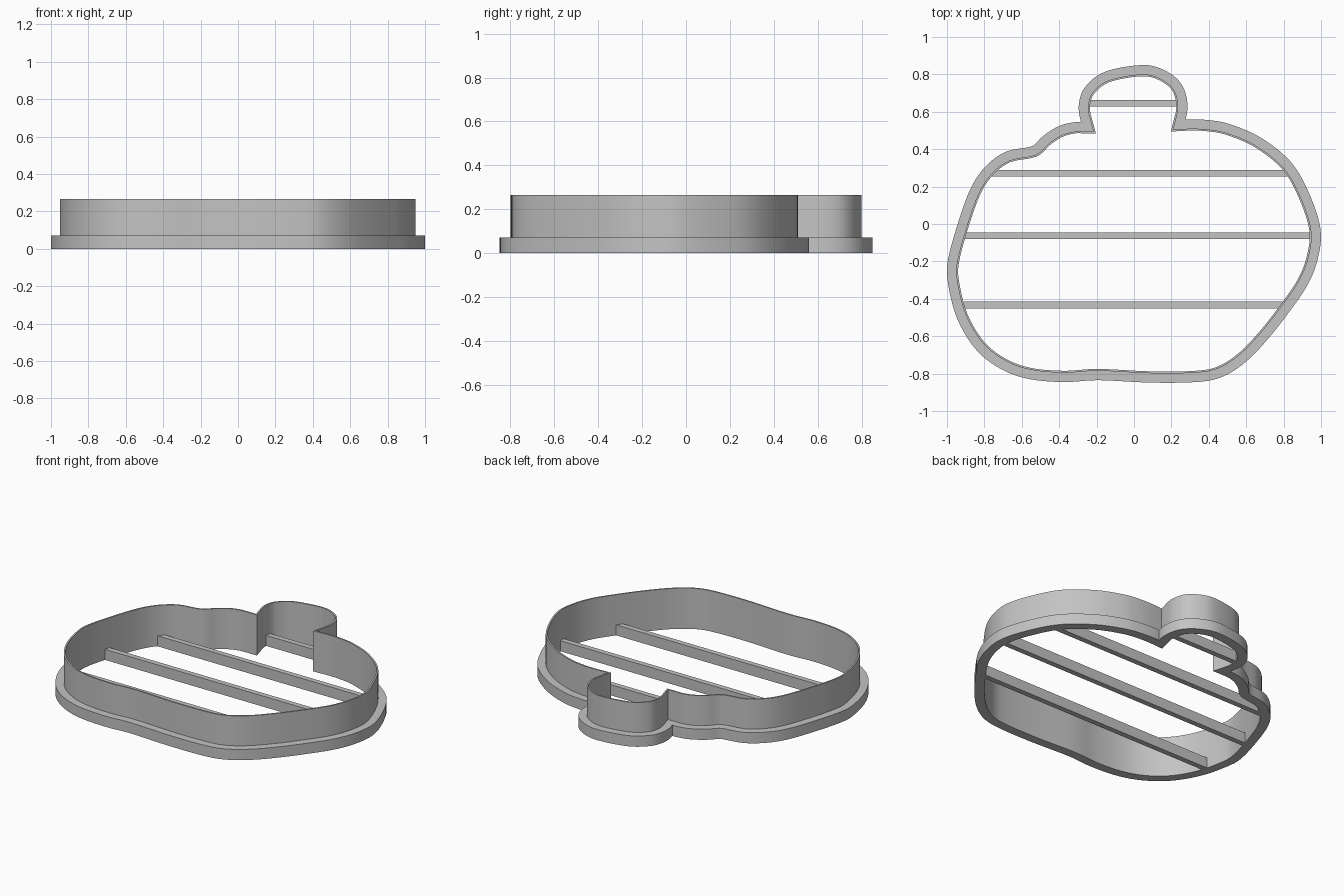
import bpy, bmesh, math
from mathutils import Vector

cube = bpy.data.objects.get("Cube")
if cube:
    bpy.data.objects.remove(cube, do_unlink=True)

# Material
grey = bpy.data.materials.new("plain grey")
grey.use_nodes = True
COLOR = (0.55, 0.55, 0.55, 1)
grey.diffuse_color = COLOR
grey.node_tree.nodes["Principled BSDF"].inputs["Base Color"].default_value = COLOR

# Outer line of the blade: body (clockwise from the right of the stem), then stem
BODY = [(.21, .505), (.3, .51), (.4, .505), (.5, .485), (.65, .42), (.8, .3), (.89, .145),
        (.947, -.03), (.935, -.17), (.885, -.3), (.79, -.44), (.68, -.58), (.57, -.695),
        (.455, -.77), (.33, -.795), (.09, -.798), (-.19, -.785), (-.37, -.795),
        (-.55, -.78), (-.69, -.73), (-.81, -.635), (-.9, -.485), (-.945, -.31),
        (-.945, -.2), (-.895, -.015), (-.83, .165), (-.76, .27), (-.665, .34),
        (-.525, .37), (-.45, .435), (-.375, .48), (-.29, .497), (-.217, .495)]
STEM = [(-.217, .495), (-.242, .585), (-.243, .65), (-.215, .71), (-.13, .77), (.045, .8),
        (.145, .775), (.215, .715), (.236, .62), (.21, .505)]
FLANGE, BLADE = 0.05, 0.01        # flange reach, blade thickness
LOW, HIGH = 0.07, 0.265           # flange height, blade height
CORNER_GAP = 0.08                 # keeps samples clear of the mitred neck corners


def smooth_line(points, steps=5):
    """Spline through the points, without its last point."""
    p = [Vector(q) for q in points]
    p = [2 * p[0] - p[1]] + p + [2 * p[-1] - p[-2]]
    line = []
    for a, b, c, d in zip(p, p[1:], p[2:], p[3:]):
        for k in range(steps):
            t = k / steps
            line.append(b + (c - a) * t / 2 + (a - 2.5 * b + 2 * c - d / 2) * t * t
                        + (1.5 * (b - c) + (d - a) / 2) * t ** 3)
    first, last = p[1], p[-2]
    return [first] + [q for q in line[1:] if (q - first).length > CORNER_GAP
                      and (q - last).length > CORNER_GAP]


def offset(line, amount):
    """Mitred offset of a closed clockwise line; positive is outward."""
    result = []
    for i, q in enumerate(line):
        before = (q - line[i - 1]).normalized()
        after = (line[(i + 1) % len(line)] - q).normalized()
        n0, n1 = Vector((-before.y, before.x)), Vector((-after.y, after.x))
        result.append(q + (n0 + n1) * amount / (1 + n0.dot(n1)))
    return result


def make_object(name, bm):
    bmesh.ops.recalc_face_normals(bm, faces=bm.faces[:])
    mesh = bpy.data.meshes.new(name)
    bm.to_mesh(mesh)
    bm.free()
    mesh.materials.append(grey)
    obj = bpy.data.objects.new(name, mesh)
    bpy.context.collection.objects.link(obj)
    return obj


# Blade with its flange: a stepped section swept round the outline
outline = smooth_line(BODY) + smooth_line(STEM)
section = [(-BLADE, 0), (FLANGE, 0), (FLANGE, LOW), (0, LOW), (0, HIGH), (-BLADE, HIGH)]
bm = bmesh.new()
rings = [[bm.verts.new((q.x, q.y, z)) for q in offset(outline, reach)] for reach, z in section]
for r, ring in enumerate(rings):
    lower = rings[r - 1]
    for i in range(len(ring)):
        bm.faces.new((lower[i - 1], lower[i], ring[i], ring[i - 1]))
cutter = make_object("cutter_wall", bm)
bpy.ops.object.select_all(action='DESELECT')
cutter.select_set(True)
bpy.context.view_layer.objects.active = cutter
bpy.ops.object.shade_smooth_by_angle(angle=math.radians(30))

# Cross bars, ending inside the blade
middle = offset(outline, -BLADE / 2)


def bar_ends(y):
    """The two places nearest the centre line where the blade crosses y."""
    xs = [a.x + (b.x - a.x) * (y - a.y) / (b.y - a.y)
          for a, b in zip(middle, middle[1:] + middle[:1]) if (a.y > y) != (b.y > y)]
    return max(x for x in xs if x < 0), min(x for x in xs if x > 0)


def cross_bar(name, y, half=0.0175):
    (l0, r0), (l1, r1) = bar_ends(y - half), bar_ends(y + half)
    bm = bmesh.new()
    base = bm.faces.new([bm.verts.new((x, v, 0)) for x, v in
                         ((l0, y - half), (r0, y - half), (r1, y + half), (l1, y + half))])
    top = bmesh.ops.extrude_face_region(bm, geom=[base], use_keep_orig=True)["geom"]
    for v in top:
        if isinstance(v, bmesh.types.BMVert):
            v.co.z = LOW - 0.001
    make_object(name, bm)


for name, y in (("stem_bar", .645), ("back_bar", .272), ("middle_bar", -.062), ("front_bar", -.433)):
    cross_bar(name, y)
